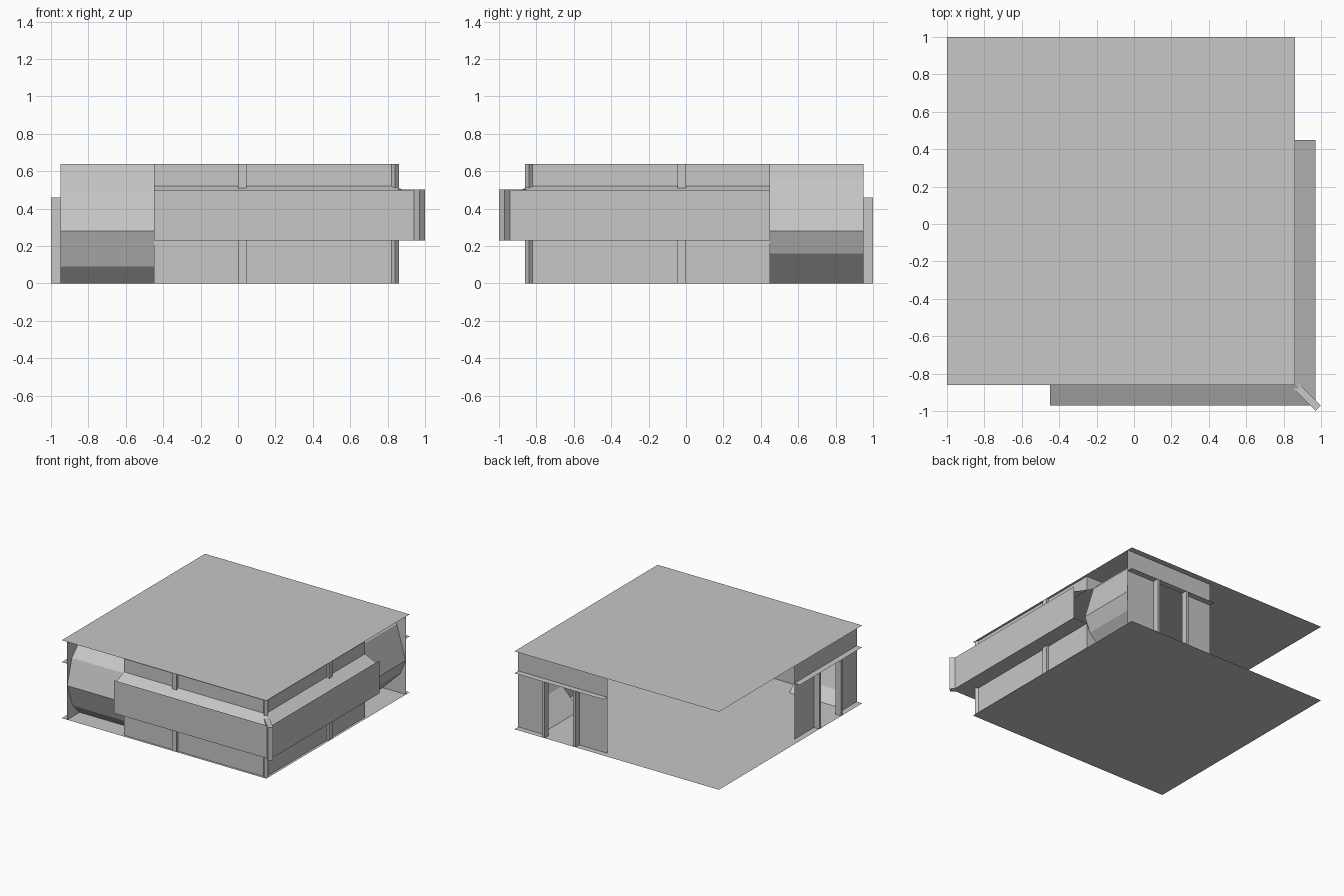
import bpy, bmesh
from mathutils import Vector

cube = bpy.data.objects.get("Cube")
if cube:
    bpy.data.objects.remove(cube)

grey = bpy.data.materials.new("wall_grey")
grey.use_nodes = True
colour = (0.57, 0.57, 0.57, 1)
grey.diffuse_color = colour
grey.node_tree.nodes["Principled BSDF"].inputs["Base Color"].default_value = colour

H = 0.64                      # storey height
WALL, BAND, FACE = -0.84, -0.97, -0.86
OPEN, STEP, END = -0.95, -0.45, -0.05


def front(p):
    return p


def side(p):
    """Reflect the front wing across the plan diagonal."""
    return (-p[1], -p[0], p[2])


def build(name, polygons, place=front, solid=False):
    bm = bmesh.new()
    for poly in polygons:
        bm.faces.new([bm.verts.new(place(p)) for p in poly])
    bmesh.ops.remove_doubles(bm, verts=bm.verts, dist=0.0005)
    if solid:
        bmesh.ops.recalc_face_normals(bm, faces=bm.faces)
    elif place is side:
        bmesh.ops.reverse_faces(bm, faces=bm.faces)
    mesh = bpy.data.meshes.new(name)
    bm.to_mesh(mesh)
    bm.free()
    mesh.materials.append(grey)
    obj = bpy.data.objects.new(name, mesh)
    bpy.context.collection.objects.link(obj)
    return obj


def prism(name, plan, z0, z1, place=front):
    """Closed upright block over a plan outline."""
    low = [(x, y, z0) for x, y in plan]
    high = [(x, y, z1) for x, y in plan]
    n = len(plan)
    sides = [[low[i], low[(i + 1) % n], high[(i + 1) % n], high[i]] for i in range(n)]
    build(name, sides + [low[::-1], high], place, True)


def block(name, x0, x1, y0, y1, z0, z1, place):
    prism(name, [(x0, y0), (x1, y0), (x1, y1), (x0, y1)], z0, z1, place)


def strips(name, profile, x0, x1, place):
    """Sweep a (y, z) profile along x; x1=None mitres it at the outer corner."""
    polys = []
    for (ya, za), (yb, zb) in zip(profile, profile[1:]):
        xa, xb = (-ya, -yb) if x1 is None else (x1, x1)
        polys.append([(x0, ya, za), (xa, ya, za), (xb, yb, zb), (x0, yb, zb)])
    build(name, polys, place)


def end_panel(name, y0, y1, z0, z1, place):
    build(name, [[(OPEN, y1, z0), (OPEN, y0, z0), (OPEN, y0, z1), (OPEN, y1, z1)]], place)


# Floor and roof sheets
for name, z in (("floor", 0), ("roof", H)):
    build(name, [[(-1, FACE, z), (-FACE, FACE, z), (-FACE, 1, z), (-1, 1, z)]])

# Angled bay profiles, bottom to top
front_bay = [(-0.70, 0), (-0.79, 0.09), (FACE, 0.28), (-0.80, 0.485), (-0.645, H)]
side_bay = [(-0.65, 0), (-0.81, 0.16), (FACE, 0.28), (-0.777, 0.555), (-0.69, H)]

for wing, place, bay in (("front", front, front_bay), ("side", side, side_bay)):
    # Bay and the cheek where it meets the straight wall
    strips(wing + "_bay", bay, OPEN, STEP, place)
    cheek = [(WALL, 0)] + bay[:2] + [(WALL, 0.23)]
    build(wing + "_lower_cheek", [[(STEP, y, z) for y, z in cheek]], place)
    cheek = [(WALL, 0.515)] + [p for p in bay[3:] if p[1] > 0.515] + [(WALL, H)]
    build(wing + "_upper_cheek", [[(STEP, y, z) for y, z in cheek]], place)

    # Straight wall and projecting parapet band
    strips(wing + "_lower_wall", [(WALL, 0), (WALL, 0.23)], STEP, None, place)
    strips(wing + "_upper_wall", [(WALL, 0.52), (WALL, H)], STEP, None, place)
    strips(wing + "_band", [(WALL, 0.23), (BAND, 0.23), (BAND, 0.5)], STEP, None, place)
    strips(wing + "_sill", [(BAND, 0.46), (WALL, 0.52)], STEP, None, place)

    # Wall posts
    block(wing + "_lower_post", 0, 0.045, FACE, WALL, 0, 0.23, place)
    block(wing + "_upper_post", 0, 0.045, FACE, WALL, 0.505, H, place)

    # End wall with doorway, ledge and door posts
    end_panel(wing + "_outer_door_panel", FACE, -0.60, 0, 0.46, place)
    end_panel(wing + "_inner_door_panel", -0.31, END, 0, 0.46, place)
    end_panel(wing + "_door_beam", FACE, END, 0.46, H, place)
    build(wing + "_door_ledge", [[(-1, FACE, 0.46), (OPEN, FACE, 0.46),
                                  (OPEN, END, 0.46), (-1, END, 0.46)]], place)
    for tag, y in (("outer", -0.605), ("inner", -0.325)):
        block(f"{wing}_{tag}_door_post", -1, OPEN, y, y + 0.02, 0, 0.46, place)


def corner_fin(name, inner, outer, width, z0, z1):
    """Block running out along the plan diagonal at the outer corner."""
    across = Vector((1, 1)).normalized() * width / 2
    a, b = Vector((inner, -inner)), Vector((outer, -outer))
    prism(name, [tuple(p) for p in (a - across, b - across, b + across, a + across)], z0, z1)


# Diagonal corner posts and bracket
corner_fin("lower_corner_post", 0.82, 0.85, 0.028, 0, 0.23)
corner_fin("upper_corner_post", 0.82, 0.85, 0.028, 0.5, H)
corner_fin("corner_bracket", 0.84, 0.985, 0.041, 0.23, 0.502)
